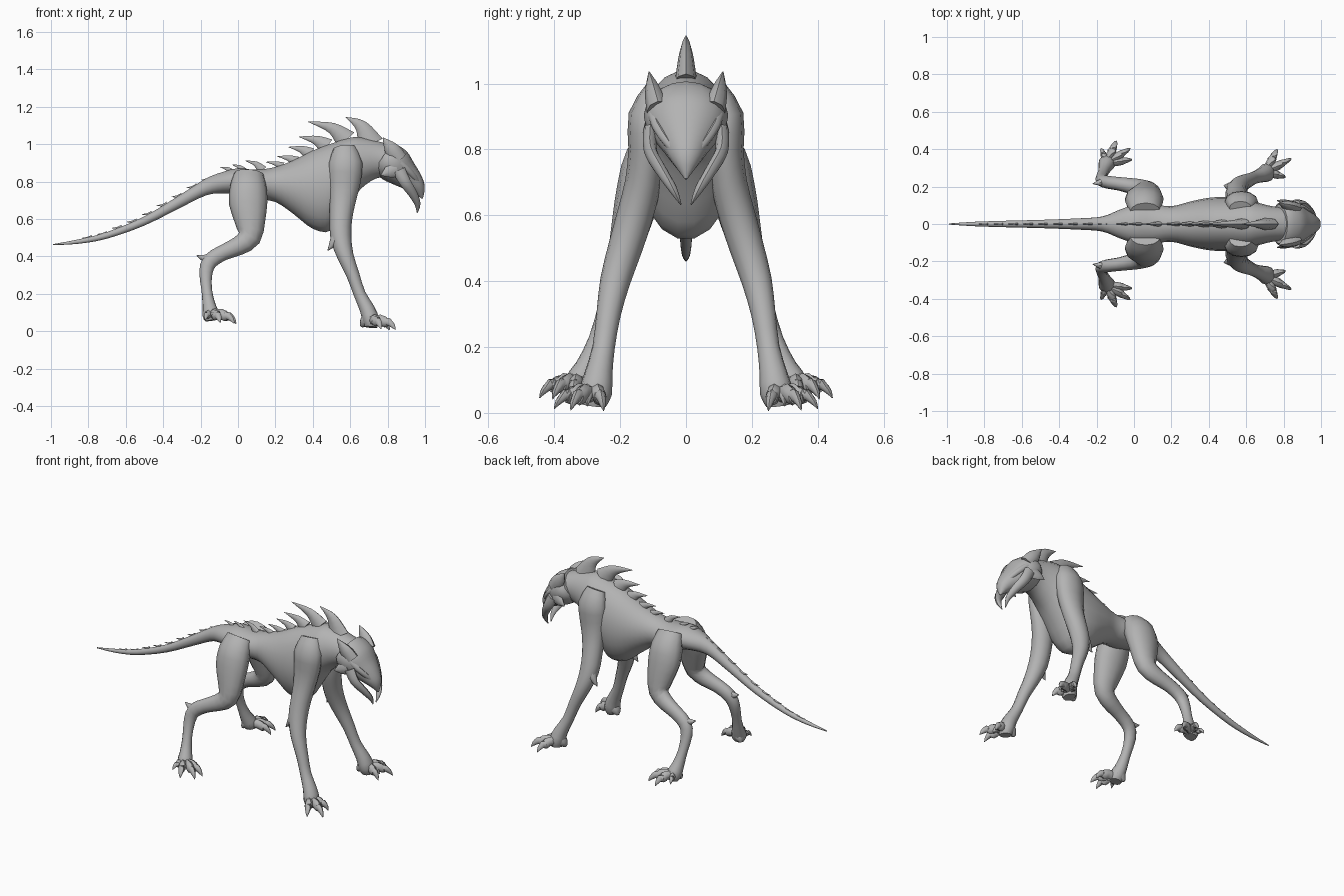
import bpy, bmesh, math
from mathutils import Vector

hide = bpy.data.materials.new("grey_hide")
hide.diffuse_color = (0.45, 0.45, 0.45, 1)


def spline(pts, steps):
    """Catmull-Rom points through the given rows."""
    rows = [Vector(p) for p in pts]
    out = []
    for i in range(len(rows) - 1):
        p0, p1 = rows[max(i - 1, 0)], rows[i]
        p2, p3 = rows[i + 1], rows[min(i + 2, len(rows) - 1)]
        for k in range(steps):
            t = k / steps
            out.append(0.5 * (2 * p1 + (p2 - p0) * t + (2 * p0 - 5 * p1 + 4 * p2 - p3) * t * t
                              + (3 * p1 - p0 - 3 * p2 + p3) * t ** 3))
    return out + [rows[-1]]


def loft(name, pts, sides=10, steps=3, upright=False, mirror=False):
    """Tube through rows of (x, y, z, half width, half depth)."""
    rows = spline(pts, steps)
    bm = bmesh.new()
    rings = []
    for i, r in enumerate(rows):
        c = Vector(r[:3])
        t = Vector(rows[min(i + 1, len(rows) - 1)][:3]) - Vector(rows[max(i - 1, 0)][:3])
        t = Vector((1, 0, 0)) if upright else t.normalized()
        s = Vector((0, 1, 0))
        s = (s - t * s.dot(t)).normalized()
        n = t.cross(s)
        a, b = max(r[3], 0.001), max(r[4], 0.001)
        rings.append([bm.verts.new(c + s * a * math.cos(q) + n * b * math.sin(q))
                      for q in (2 * math.pi * k / sides for k in range(sides))])
    for u, v in zip(rings, rings[1:]):
        for k in range(sides):
            j = (k + 1) % sides
            bm.faces.new((u[k], u[j], v[j], v[k]))
    bm.faces.new(rings[0][::-1])
    bm.faces.new(rings[-1])
    if mirror:
        dup = bmesh.ops.duplicate(bm, geom=bm.verts[:] + bm.edges[:] + bm.faces[:])["geom"]
        for v in dup:
            if isinstance(v, bmesh.types.BMVert):
                v.co.y *= -1
    bmesh.ops.recalc_face_normals(bm, faces=bm.faces[:])
    me = bpy.data.meshes.new(name)
    bm.to_mesh(me)
    bm.free()
    me.materials.append(hide)
    ob = bpy.data.objects.new(name, me)
    bpy.context.collection.objects.link(ob)
    bpy.ops.object.select_all(action='DESELECT')
    ob.select_set(True)
    bpy.context.view_layer.objects.active = ob
    bpy.ops.object.shade_smooth_by_angle(angle=math.radians(45))
    return ob


# Tail, trunk and neck: x, z, half width, half height
trunk = [(-.99, .463, .003, .003), (-.85, .48, .012, .012), (-.7, .513, .017, .018),
         (-.5, .59, .022, .025), (-.3, .70, .03, .036), (-.17, .772, .04, .046),
         (-.08, .795, .075, .058), (0, .80, .10, .072), (.1, .785, .105, .08),
         (.2, .785, .095, .095), (.3, .77, .12, .148), (.4, .757, .14, .212),
         (.5, .772, .145, .235), (.6, .86, .135, .178), (.66, .90, .115, .138),
         (.74, .918, .095, .102), (.82, .91, .088, .085)]
loft("trunk", [(x, 0, z, w, h) for x, z, w, h in trunk], 18, 3, upright=True)

# Head curving down into the beak, with a flared rear edge
loft("head", [(.775, 0, .935, .105, .085), (.80, 0, .918, .125, .095), (.84, 0, .885, .125, .098),
              (.885, 0, .845, .10, .08), (.93, 0, .805, .07, .06), (.965, 0, .762, .042, .038),
              (.985, 0, .71, .004, .004)], 16, 3)
loft("crest_horn", [(.86, .085, .92, .035, .045), (.82, .10, .975, .025, .04),
                    (.775, .112, 1.035, .002, .002)], 8, 3, mirror=True)
loft("cheek_fin", [(.84, .10, .87, .025, .05), (.80, .118, .85, .014, .03),
                   (.765, .125, .835, .002, .002)], 8, 2, mirror=True)
loft("brow_ridge", [(.84, .105, .92, .015, .02), (.90, .088, .87, .016, .018),
                    (.945, .055, .82, .014, .016), (.975, .02, .775, .006, .008)], 8, 2, mirror=True)
loft("jaw_tusk", [(.86, .108, .86, .022, .035), (.895, .108, .795, .02, .03),
                  (.935, .075, .735, .018, .024), (.96, .04, .68, .013, .016),
                  (.958, .015, .632, .002, .002)], 8, 3, mirror=True)


# Back spikes swept toward the tail: base x, base z, tip x, tip z, base half length
def spike(name, bx, bz, tx, tz, r):
    loft(name, [(bx, 0, bz, r * .5, r), (bx + (tx - bx) * .38, 0, bz + (tz - bz) * .66, r * .28, r * .5),
                (tx, 0, tz, .001, .001)], 8, 4)


for i, s in enumerate([(.71, 1.0, .575, 1.145, .07), (.58, 1.02, .375, 1.12, .06),
                       (.475, .985, .325, 1.04, .05), (.385, .945, .27, .985, .04),
                       (.31, .905, .21, .935, .032), (.235, .88, .15, .905, .025),
                       (.13, .86, .04, .912, .028), (.03, .855, -.03, .89, .022),
                       (-.03, .845, -.095, .878, .022)]):
    spike("back_spike_%d" % (i + 1), *s)

# Small ridge scales along the tail
for i in range(9):
    x = -.14 - i * .08
    for p, q in zip(trunk, trunk[1:]):
        if p[0] <= x <= q[0]:
            f = (x - p[0]) / (q[0] - p[0])
            z, h = p[1] + (q[1] - p[1]) * f, p[3] + (q[3] - p[3]) * f
    spike("tail_scale_%d" % (i + 1), x, z + h * .7, x - .055, z + h * .75 - .008, .018 - i * .001)

# Front legs
loft("front_leg", [(.57, .085, .98, .04, .06), (.575, .115, .90, .06, .09), (.57, .12, .8, .055, .085),
                   (.56, .13, .7, .055, .07), (.55, .155, .6, .055, .06), (.55, .185, .5, .052, .056),
                   (.575, .215, .4, .046, .044), (.615, .235, .3, .037, .035),
                   (.65, .25, .2, .034, .032), (.69, .265, .12, .042, .04),
                   (.71, .275, .06, .05, .045), (.71, .28, .022, .036, .034)], 12, 2, mirror=True)
loft("elbow_spur", [(.54, .19, .54, .025, .03), (.515, .20, .48, .025, .025),
                    (.48, .205, .432, .002, .002)], 8, 2, mirror=True)

# Hind legs
loft("hind_leg", [(.06, .07, .84, .05, .08), (.055, .11, .77, .075, .098), (.055, .14, .68, .07, .102),
                  (.065, .165, .58, .06, .08), (.06, .185, .5, .05, .062), (0, .2, .455, .044, .05),
                  (-.08, .215, .42, .036, .042), (-.15, .225, .375, .034, .042),
                  (-.172, .24, .31, .03, .035), (-.167, .27, .22, .027, .028),
                  (-.155, .30, .14, .036, .035), (-.145, .325, .09, .045, .045),
                  (-.14, .33, .058, .032, .034)], 12, 2, mirror=True)
loft("hock_spur", [(-.14, .225, .385, .025, .03), (-.18, .222, .39, .018, .02),
                   (-.22, .215, .405, .002, .002)], 8, 2, mirror=True)


# Toes, each a knuckled digit with a hooked claw
def toe(name, root, tip, thick):
    a, b = Vector(root), Vector(tip)
    d = b - a
    rise = Vector((0, 0, thick))
    rows = [(a, 1.0), (a + d * .4 + rise * .9, 1.05), (a + d * .62 + rise * .8, .95),
            (a + d * .72 + rise * 1.1, .75), (a + d * .9 + rise * .6, .45), (b, .05)]
    loft(name, [(*p, thick * k * .8, thick * k) for p, k in rows], 8, 2, mirror=True)


for i, tip in enumerate([(.81, .25, .006), (.842, .35, .008), (.765, .40, .012), (.785, .30, .02)]):
    toe("front_toe_%d" % (i + 1), (.705, .28, .055), tip, .027 if i < 3 else .02)
for i, tip in enumerate([(-.01, .345, .04), (-.02, .405, .042), (-.095, .445, .045), (-.175, .405, .06)]):
    toe("hind_toe_%d" % (i + 1), (-.145, .325, .085), tip, .027 if i < 3 else .02)

# Heel pads
loft("front_heel", [(.70, .27, .07, .04, .04), (.675, .265, .045, .03, .028),
                    (.66, .26, .025, .008, .008)], 8, 2, mirror=True)
loft("hind_heel", [(-.145, .315, .10, .04, .04), (-.165, .305, .08, .028, .026),
                   (-.178, .30, .06, .008, .008)], 8, 2, mirror=True)
